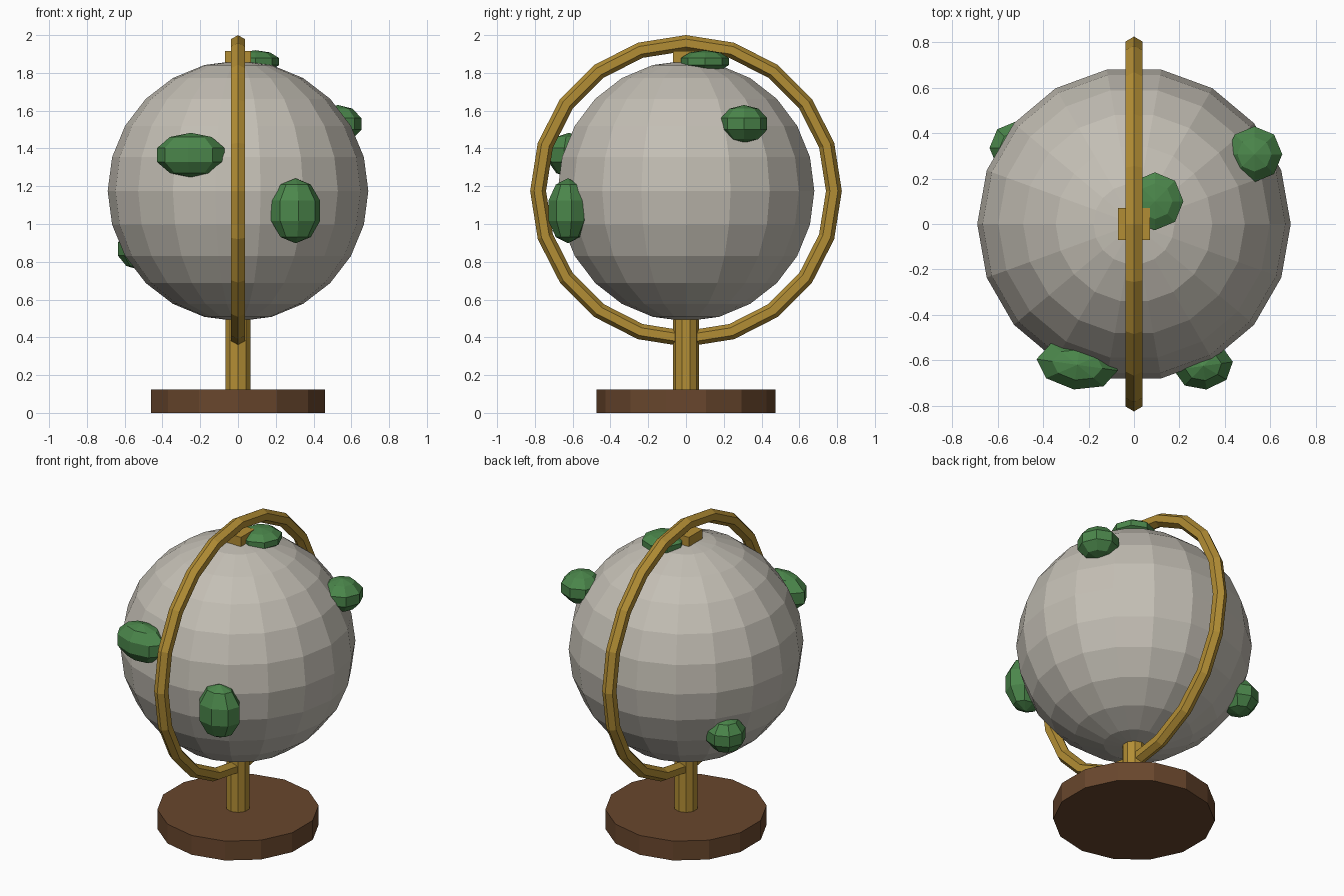
import bpy
from math import radians, pi

cube = bpy.data.objects.get("Cube")
if cube:
    bpy.data.objects.remove(cube, do_unlink=True)


def make_material(name, rgb):
    mat = bpy.data.materials.new(name)
    mat.use_nodes = True
    mat.diffuse_color = (*rgb, 1)
    bsdf = next(n for n in mat.node_tree.nodes if n.type == "BSDF_PRINCIPLED")
    bsdf.inputs["Base Color"].default_value = (*rgb, 1)
    return mat


stone = make_material("warm grey", (0.55, 0.52, 0.46))
brass = make_material("brass", (0.45, 0.27, 0.035))
wood = make_material("dark wood", (0.14, 0.062, 0.026))
green = make_material("land green", (0.07, 0.24, 0.07))


def finish(name, mat, scale=(1, 1, 1)):
    """Name, colour and scale the primitive just added."""
    obj = bpy.context.object
    obj.name = name
    obj.scale = scale
    obj.data.materials.append(mat)
    return obj


def cylinder(name, mat, sides, radius, bottom, top):
    bpy.ops.mesh.primitive_cylinder_add(
        vertices=sides, radius=radius, depth=top - bottom,
        location=(0, 0, (bottom + top) / 2))
    return finish(name, mat)


CENTRE = 1.175

# Stand
cylinder("base", wood, 14, 0.473, 0, 0.125)
cylinder("post", brass, 10, 0.07, 0.12, 0.52)

# Ball, with a corner of its outline facing front and back
bpy.ops.mesh.primitive_uv_sphere_add(
    segments=18, ring_count=12, radius=0.69,
    location=(0, 0, CENTRE), rotation=(0, 0, pi / 2))
finish("globe", stone)

# Upright ring around the ball
bpy.ops.mesh.primitive_torus_add(
    major_segments=20, minor_segments=6, major_radius=0.783,
    minor_radius=0.042, location=(0, 0, CENTRE), rotation=(0, pi / 2, 0))
finish("meridian_ring", brass)

# Top pivot block
bpy.ops.mesh.primitive_cube_add(size=1, location=(0, 0, 1.885))
finish("pivot_block", brass, (0.14, 0.14, 0.06))

# Land masses: position, half sizes, turn about z
lands = {
    "land_front_right": ((-0.25, -0.62, 1.365), (0.19, 0.115, 0.118), -8),
    "land_front_left": ((0.305, -0.625, 1.07), (0.138, 0.11, 0.172), 8),
    "land_left": ((0.53, 0.307, 1.53), (0.129, 0.129, 0.1), 0),
    "land_top": ((0.092, 0.1, 1.86), (0.132, 0.134, 0.06), 0),
    "land_back_right": ((-0.52, 0.335, 0.867), (0.122, 0.122, 0.11), 0),
}
for name, (place, size, turn) in lands.items():
    bpy.ops.mesh.primitive_uv_sphere_add(
        segments=8, ring_count=5, radius=1, location=place,
        rotation=(0, 0, radians(turn)))
    finish(name, green, size)
